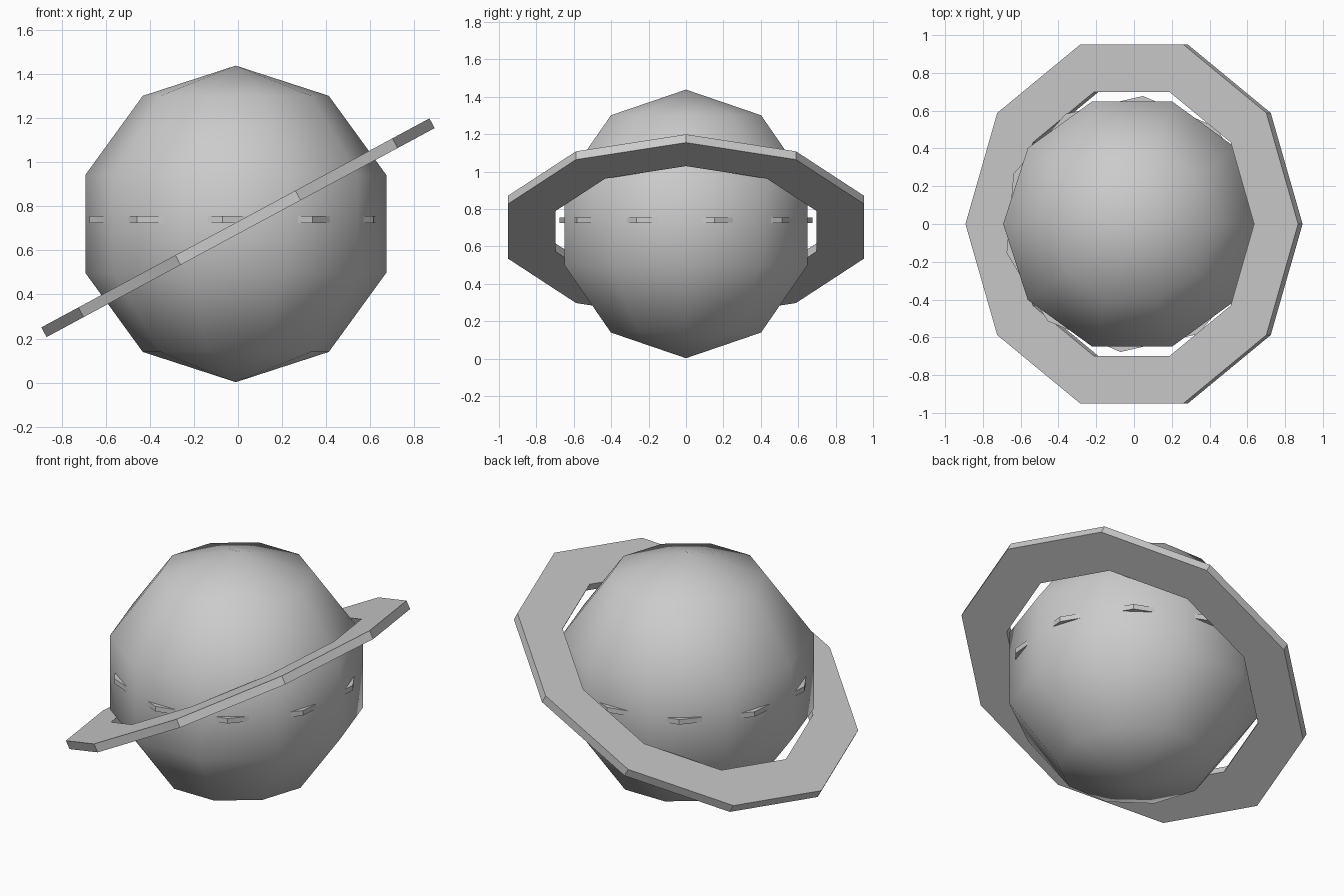
import bpy, bmesh, math
from mathutils import Matrix

cube = bpy.data.objects.get("Cube")
if cube:
    bpy.data.objects.remove(cube)

SIDES = 10

grey = bpy.data.materials.new("light_grey")
grey.use_nodes = True
colour = (0.6, 0.6, 0.6, 1)
grey.diffuse_color = colour
grey.node_tree.nodes["Principled BSDF"].inputs["Base Color"].default_value = colour


def add_object(name, bm, location, turn=0, tilt=0):
    """Turn the mesh about its own axis, then tilt it and place it."""
    bm.transform(Matrix.Rotation(math.radians(turn), 4, "Z"))
    mesh = bpy.data.meshes.new(name)
    bm.to_mesh(mesh)
    bm.free()
    mesh.materials.append(grey)
    obj = bpy.data.objects.new(name, mesh)
    obj.location = location
    obj.rotation_euler.y = math.radians(tilt)
    bpy.context.collection.objects.link(obj)
    return obj


def flat_ring(name, outer, inner, thickness, location, turn, tilt=0):
    """Flat polygonal washer, thickened evenly about its middle plane."""
    bm = bmesh.new()
    for radius in (outer, inner):
        bmesh.ops.create_circle(bm, segments=SIDES, radius=radius)
    bmesh.ops.bridge_loops(bm, edges=bm.edges[:])
    bmesh.ops.recalc_face_normals(bm, faces=bm.faces[:])
    ring = add_object(name, bm, location, turn, tilt)
    solid = ring.modifiers.new("thickness", "SOLIDIFY")
    solid.thickness = thickness
    solid.offset = 0
    return ring


# Planet body: coarse sphere with smooth shading
bm = bmesh.new()
bmesh.ops.create_uvsphere(bm, u_segments=SIDES, v_segments=5, radius=0.718)
for face in bm.faces:
    face.smooth = True
add_object("planet_body", bm, (-0.01, 0, 0.72), turn=18)

# Narrow band whose corners just break through the equator
flat_ring("equator_band", 0.68, 0.58, 0.03, (-0.012, 0, 0.74), turn=-5)

# Wide tilted ring
flat_ring("tilted_ring", 1.0, 0.735, 0.05, (0, 0, 0.7025), turn=18, tilt=-28.3)
